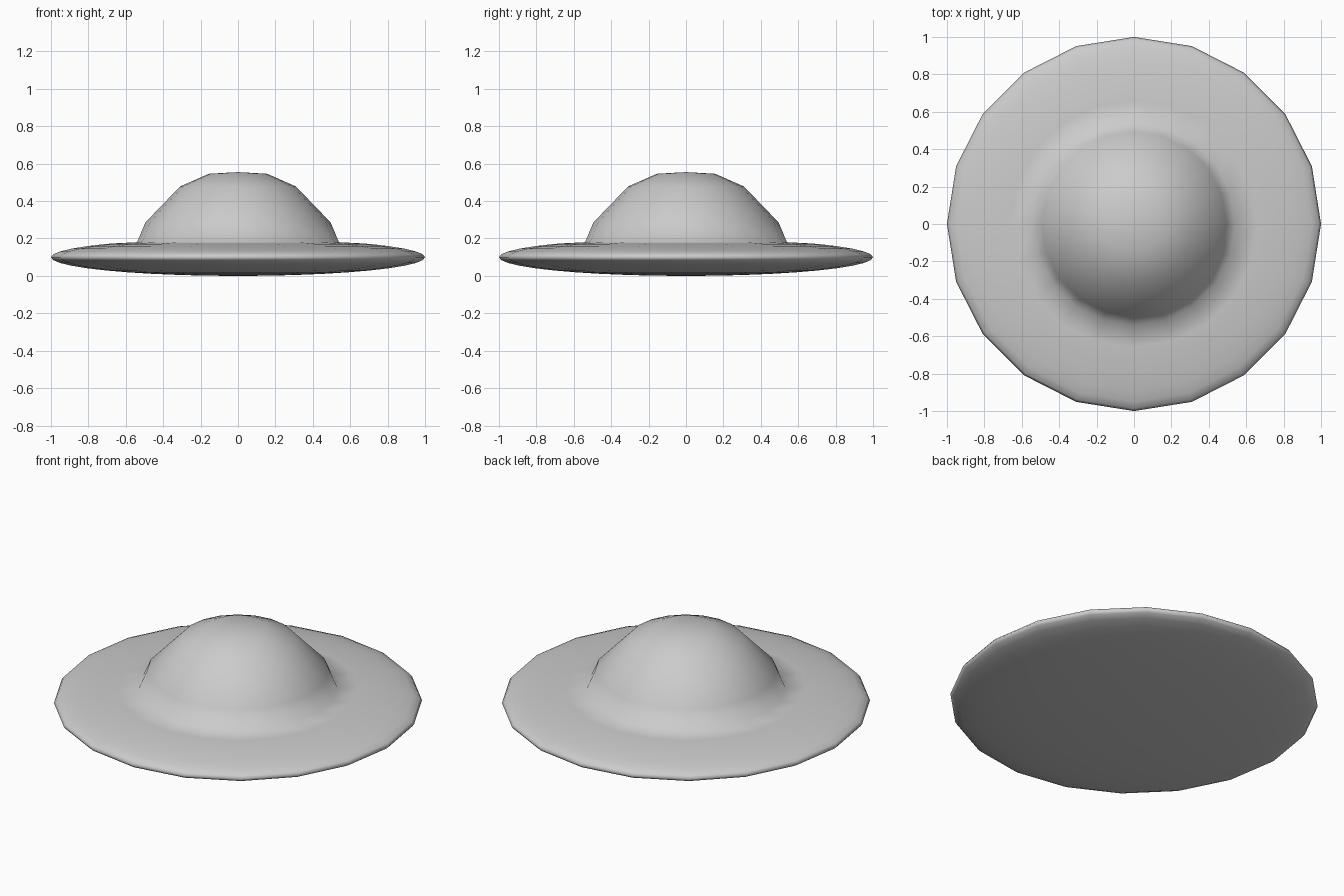
import bpy, bmesh
from math import sin, cos, pi, radians

if "Cube" in bpy.data.objects:
    bpy.data.objects.remove(bpy.data.objects["Cube"])

SIDES = 20

# Profile (radius, height): raised dome flowing into a thin lens-shaped brim
dome = [(0.156, 0.546), (0.31, 0.478), (0.495, 0.286), (0.54, 0.18), (0.66, 0.174)]
brim = [(cos(radians(a)), 0.1 + 0.1 * sin(radians(a))) for a in range(45, -82, -9)]
profile = dome + brim


def lathe(name, profile, top_z, bottom_z):
    bm = bmesh.new()
    rings = [[bm.verts.new((r * cos(2 * pi * i / SIDES), r * sin(2 * pi * i / SIDES), z))
              for i in range(SIDES)] for r, z in profile]
    top = bm.verts.new((0, 0, top_z))
    bottom = bm.verts.new((0, 0, bottom_z))
    for i in range(SIDES):
        j = (i + 1) % SIDES
        bm.faces.new((top, rings[0][i], rings[0][j]))
        bm.faces.new((bottom, rings[-1][j], rings[-1][i]))
        for a, b in zip(rings, rings[1:]):
            bm.faces.new((a[i], b[i], b[j], a[j]))
    bmesh.ops.recalc_face_normals(bm, faces=bm.faces)
    for f in bm.faces:
        f.smooth = True
    mesh = bpy.data.meshes.new(name)
    bm.to_mesh(mesh)
    bm.free()
    obj = bpy.data.objects.new(name, mesh)
    bpy.context.collection.objects.link(obj)
    return obj


# Saucer: one continuous smooth body
lathe("saucer_body", profile, 0.555, 0.0)
